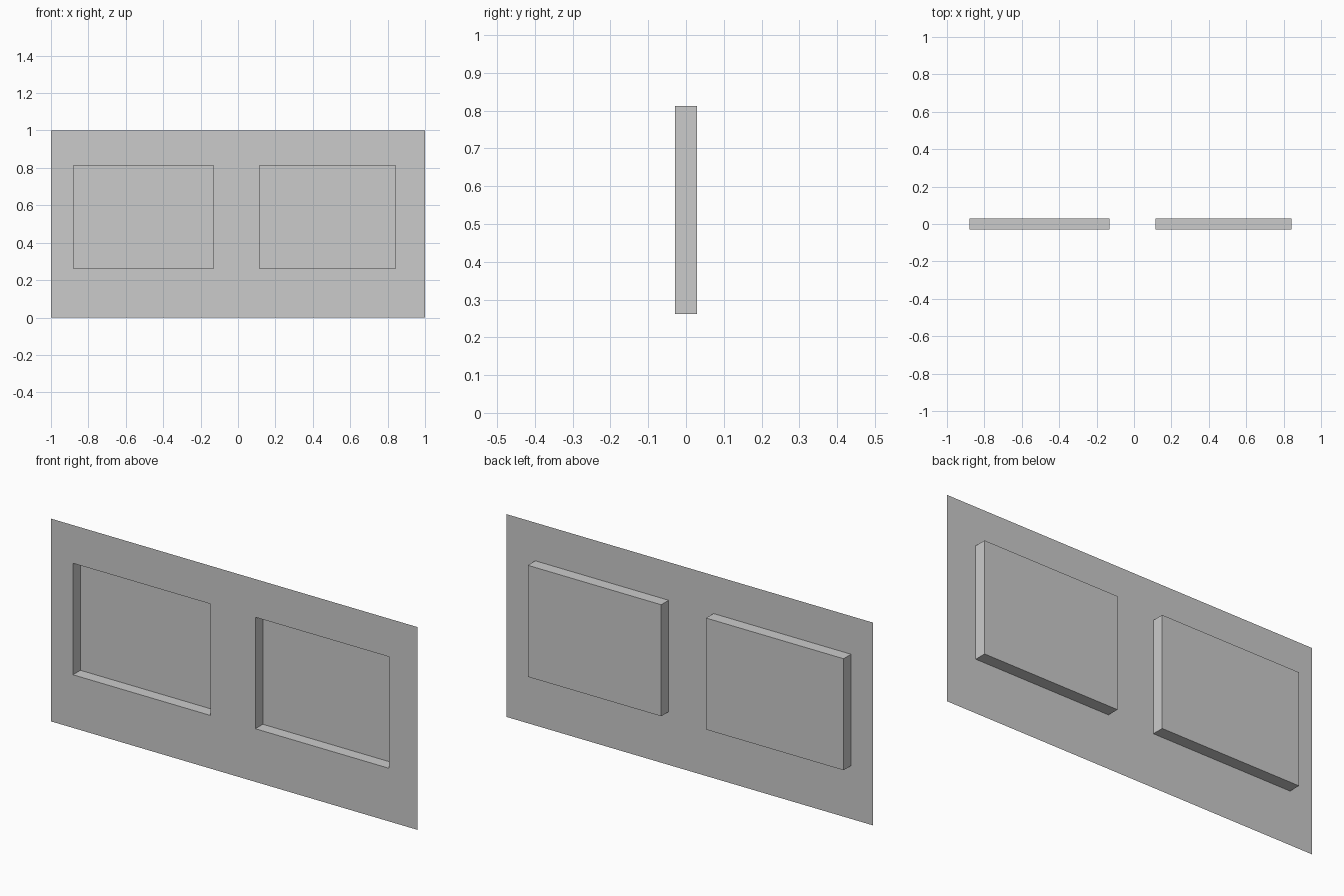
import bpy, bmesh

if "Cube" in bpy.data.objects:
    bpy.data.objects.remove(bpy.data.objects["Cube"])

FRONT, BACK = -0.029, 0.029
XS = [-1.0, -0.88, -0.13, 0.115, 0.843, 1.0]   # panel edges and recess sides
ZS = [0.0, 0.262, 0.812, 1.0]
RECESS_COLUMNS = (1, 3)

bm = bmesh.new()

# Thin front sheet, split along the recess edges
grid = [[bm.verts.new((x, FRONT, z)) for z in ZS] for x in XS]
recesses = []
for i in range(len(XS) - 1):
    for j in range(len(ZS) - 1):
        face = bm.faces.new((grid[i][j], grid[i + 1][j], grid[i + 1][j + 1], grid[i][j + 1]))
        if i in RECESS_COLUMNS and j == 1:
            recesses.append(face)

# Two rectangular trays pushed out through the back
for face in recesses:
    result = bmesh.ops.extrude_discrete_faces(bm, faces=[face])
    for v in result["faces"][0].verts:
        v.co.y = BACK

mesh = bpy.data.meshes.new("recessed_panel")
bm.to_mesh(mesh)
bm.free()
panel = bpy.data.objects.new("recessed_panel", mesh)
bpy.context.collection.objects.link(panel)
